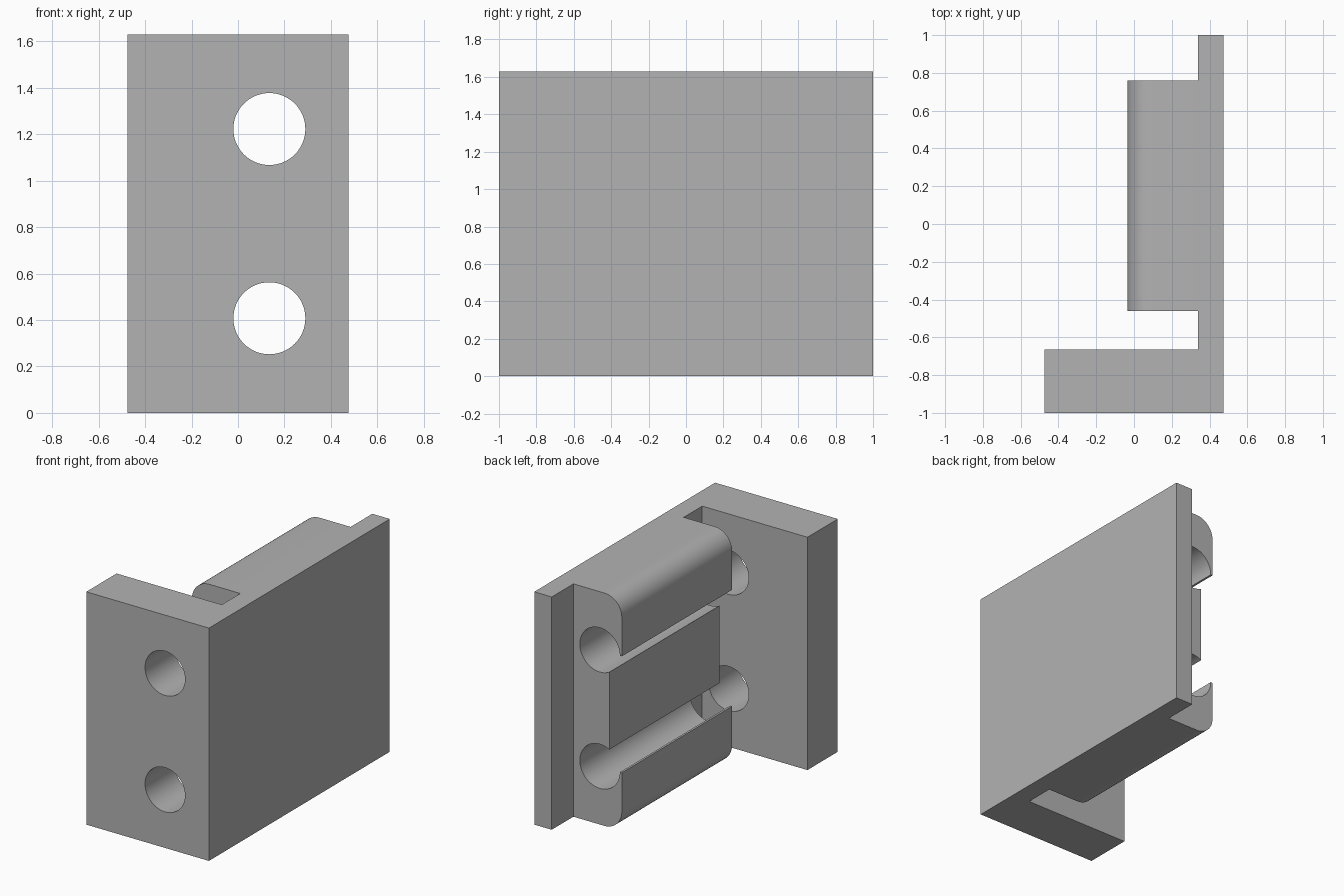
import bpy, bmesh, math
from mathutils import Matrix

cube = bpy.data.objects.get("Cube")
if cube:
    bpy.data.objects.remove(cube, do_unlink=True)

HEIGHT = 1.63
HOLE_X, HOLE_R = 0.135, 0.155
HOLE_Z = (HEIGHT / 4, HEIGHT * 3 / 4)
FACE_X = -0.035          # outer face of the clamp block

grey = bpy.data.materials.new("plain grey")
grey.use_nodes = True
grey.diffuse_color = (0.45, 0.45, 0.45, 1)
grey.node_tree.nodes["Principled BSDF"].inputs["Base Color"].default_value = grey.diffuse_color


def add_object(name, bm):
    bmesh.ops.recalc_face_normals(bm, faces=bm.faces)
    mesh = bpy.data.meshes.new(name)
    bm.to_mesh(mesh)
    bm.free()
    mesh.materials.append(grey)
    obj = bpy.data.objects.new(name, mesh)
    bpy.context.collection.objects.link(obj)
    return obj


# Bracket body: side plate, front flange and clamp block in one outline
outline = [(0.475, -1), (0.475, 1), (0.34, 1), (0.34, 0.76), (FACE_X, 0.76),
           (FACE_X, -0.46), (0.34, -0.46), (0.34, -0.665), (-0.475, -0.665), (-0.475, -1)]
bm = bmesh.new()
base = bm.faces.new([bm.verts.new((x, y, 0)) for x, y in outline])
top = bmesh.ops.extrude_face_region(bm, geom=[base], use_keep_orig=True)
bmesh.ops.translate(bm, vec=(0, 0, HEIGHT),
                    verts=[v for v in top["geom"] if isinstance(v, bmesh.types.BMVert)])

# Rounded top and bottom edges of the clamp block
long_edges = [e for e in bm.edges if all(abs(v.co.x - FACE_X) < 1e-4 for v in e.verts)
              and abs(e.verts[0].co.y - e.verts[1].co.y) > 0.5]
bmesh.ops.bevel(bm, geom=long_edges, offset=0.135, segments=12, profile=0.5, affect='EDGES')
bracket = add_object("clamp_bracket", bm)


def cut(target, cutter):
    cutter.hide_render = True
    mod = target.modifiers.new(cutter.name, 'BOOLEAN')
    mod.operation, mod.solver, mod.object = 'DIFFERENCE', 'EXACT', cutter
    bpy.ops.object.select_all(action='DESELECT')
    bpy.context.view_layer.objects.active = target
    target.select_set(True)
    bpy.ops.object.modifier_apply(modifier=mod.name)
    bpy.data.objects.remove(cutter, do_unlink=True)


# Two rod holes running front to back
for z in HOLE_Z:
    bm = bmesh.new()
    bmesh.ops.create_cone(bm, cap_ends=True, segments=64, radius1=HOLE_R, radius2=HOLE_R, depth=3,
                          matrix=Matrix.Translation((HOLE_X, 0, z)) @ Matrix.Rotation(math.pi / 2, 4, 'X'))
    cut(bracket, add_object("hole_cutter", bm))

# Recess between the lips, opening both holes and leaving the middle rib
bm = bmesh.new()
bmesh.ops.create_cube(bm, size=1)
bmesh.ops.scale(bm, verts=bm.verts, vec=(0.4, 1.4, HOLE_Z[1] - HOLE_Z[0]))
bmesh.ops.translate(bm, verts=bm.verts, vec=(0.062 - 0.2, 0.15, HEIGHT / 2))
cut(bracket, add_object("recess_cutter", bm))

bpy.ops.object.select_all(action='DESELECT')
bracket.select_set(True)
bpy.context.view_layer.objects.active = bracket
bpy.ops.object.shade_smooth_by_angle(angle=math.radians(30))
